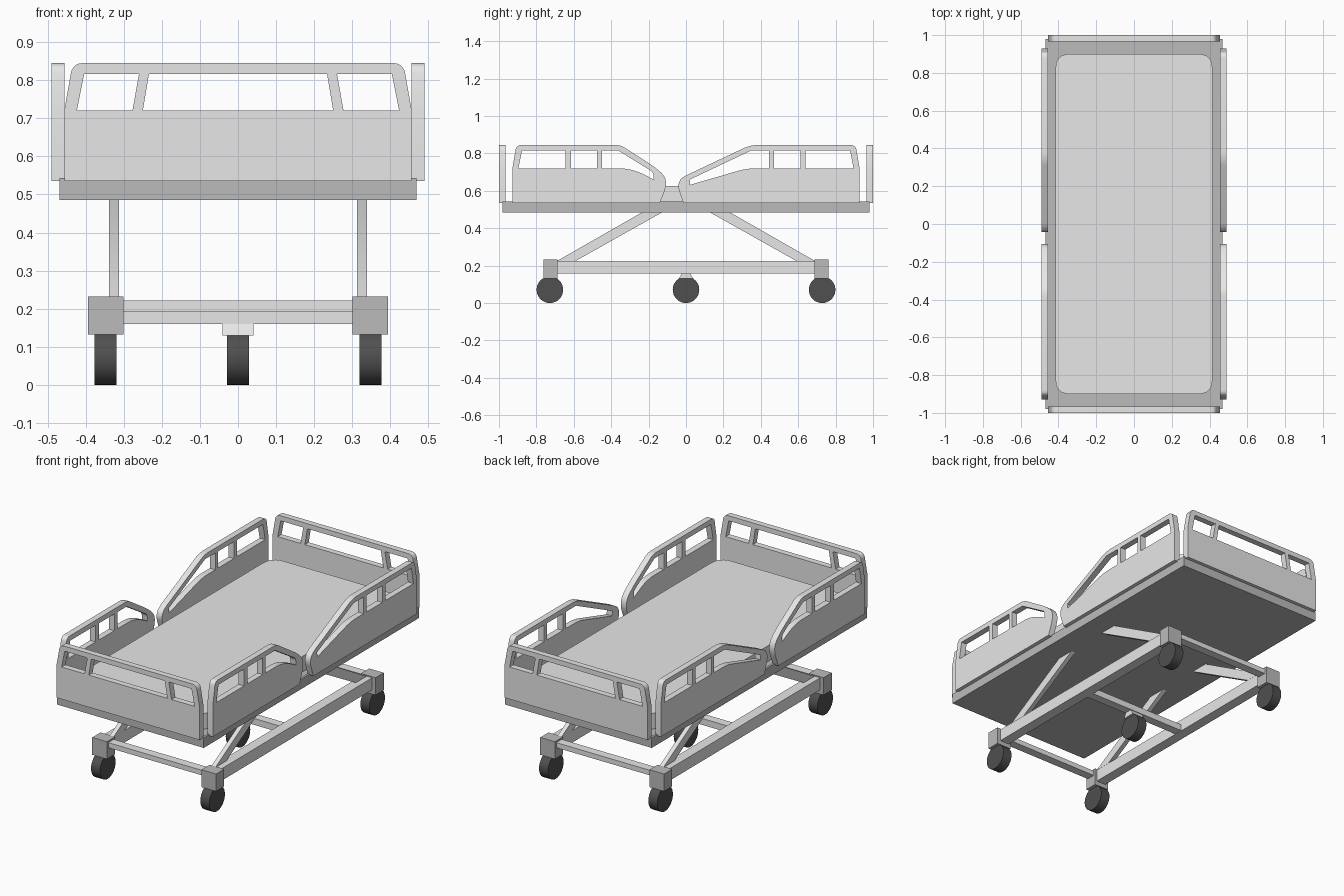
import bpy, bmesh, math
from mathutils import Vector, Matrix

cube = bpy.data.objects.get("Cube")
if cube:
    bpy.data.objects.remove(cube)


def material(name, v):
    m = bpy.data.materials.new(name)
    m.use_nodes = True
    m.diffuse_color = (v, v, v, 1)
    m.node_tree.nodes["Principled BSDF"].inputs["Base Color"].default_value = (v, v, v, 1)
    return m


LIGHT = material("light grey", 0.8)
MID = material("mid grey", 0.5)
DARK = material("dark rubber", 0.08)


def finish(name, bm, mat):
    bmesh.ops.recalc_face_normals(bm, faces=bm.faces)
    me = bpy.data.meshes.new(name)
    bm.to_mesh(me)
    bm.free()
    me.materials.append(mat)
    ob = bpy.data.objects.new(name, me)
    bpy.context.collection.objects.link(ob)
    bpy.ops.object.select_all(action='DESELECT')
    ob.select_set(True)
    bpy.context.view_layer.objects.active = ob
    bpy.ops.object.shade_smooth_by_angle(angle=math.radians(30))
    return ob


def box(name, x, y, z, mat):
    """Box from (min, max) pairs."""
    bm = bmesh.new()
    bmesh.ops.create_cube(bm, size=1)
    for v in bm.verts:
        v.co = [(a + b) / 2 + c * (b - a) for (a, b), c in zip((x, y, z), v.co)]
    return finish(name, bm, mat)


def rounded(points, steps=6):
    """Outline from (u, v) or (u, v, radius) corners."""
    out = []
    for i, p in enumerate(points):
        c = Vector(p[:2])
        if len(p) < 3:
            out.append(c)
            continue
        a = c + (Vector(points[i - 1][:2]) - c).normalized() * p[2]
        b = c + (Vector(points[(i + 1) % len(points)][:2]) - c).normalized() * p[2]
        for k in range(steps + 1):
            t = k / steps
            out.append(a * (1 - t) ** 2 + c * 2 * t * (1 - t) + b * t * t)
    return out


def plate(name, outlines, lo, hi, axis, mat):
    """Extrude an outline with holes along an axis, from lo to hi."""
    cu = bpy.data.curves.new(name, 'CURVE')
    cu.dimensions = '2D'
    cu.fill_mode = 'BOTH'
    cu.extrude = (hi - lo) / 2
    for pts in outlines:
        pts = rounded(pts)
        s = cu.splines.new('POLY')
        s.points.add(len(pts) - 1)
        for q, p in zip(s.points, pts):
            q.co = (p.x, p.y, 0, 1)
        s.use_cyclic_u = True
    tmp = bpy.data.objects.new(name + "_outline", cu)
    bpy.context.collection.objects.link(tmp)
    bpy.context.view_layer.update()
    me = bpy.data.meshes.new_from_object(tmp.evaluated_get(bpy.context.evaluated_depsgraph_get()))
    bpy.data.objects.remove(tmp)
    bm = bmesh.new()
    bm.from_mesh(me)
    bpy.data.meshes.remove(me)
    bmesh.ops.remove_doubles(bm, verts=bm.verts, dist=0.0002)
    mid = (lo + hi) / 2
    for v in bm.verts:
        u, w, d = v.co.x, v.co.y, v.co.z + mid
        v.co = {'X': (d, u, w), 'Y': (u, d, w), 'Z': (u, w, d)}[axis]
    return finish(name, bm, mat)


def wheel(name, x, y):
    bm = bmesh.new()
    bmesh.ops.create_cone(bm, cap_ends=True, segments=32, radius1=0.071, radius2=0.071, depth=0.057,
                          matrix=Matrix.Translation((x, y, 0.071)) @ Matrix.Rotation(math.pi / 2, 4, 'Y'))
    return finish(name, bm, DARK)


SIDES = (("left", 1), ("right", -1))
ENDS = (("front", -1), ("back", 1))


def span(s, a, b):
    return tuple(sorted((s * a, s * b)))


# Deck with raised side lips, and mattress
box("deck", (-0.468, 0.468), (-0.98, 0.98), (0.485, 0.536), MID)
for side, s in SIDES:
    box(side + "_deck_lip", span(s, 0.455, 0.468), (-0.98, 0.98), (0.53, 0.543), MID)
plate("mattress", [[(-0.415, -0.9, 0.075), (0.415, -0.9, 0.075), (0.415, 0.9, 0.075), (-0.415, 0.9, 0.075)]],
      0.53, 0.626, 'Z', LIGHT)

# Head and foot boards
SILL, HEAD, BASE, TOP = 0.72, 0.816, 0.535, 0.845
board = [[(-0.456, BASE), (0.456, BASE), (0.456, SILL), (0.434, TOP, 0.028), (-0.434, TOP, 0.028), (-0.456, SILL)],
         [(-0.25, SILL), (0.25, SILL), (0.234, HEAD), (-0.234, HEAD)]]
for side, s in SIDES:
    board.append([(s * 0.277, SILL), (s * 0.423, SILL), (s * 0.404, HEAD), (s * 0.26, HEAD)])
for end, e in ENDS:
    plate(end + "_board", board, *span(e, 0.965, 1.0), 'Y', LIGHT)

# Side guards
front_guard = [
    [(-0.928, BASE), (-0.928, SILL), (-0.907, TOP, 0.028), (-0.35, TOP, 0.03), (-0.165, 0.726, 0.04),
     (-0.1, 0.668, 0.045), (-0.112, 0.605, 0.02), (-0.14, BASE)],
    [(-0.896, SILL), (-0.645, SILL), (-0.645, HEAD), (-0.877, HEAD)],
    [(-0.615, SILL), (-0.475, SILL), (-0.475, HEAD), (-0.615, HEAD)],
    [(-0.448, SILL), (-0.448, HEAD), (-0.363, HEAD), (-0.176, 0.7, 0.015), (-0.172, 0.66), (-0.29, SILL, 0.07)]]
back_guard = [
    [(-0.014, BASE), (-0.05, 0.64, 0.04), (-0.015, 0.675, 0.025), (0.345, TOP, 0.04), (0.907, TOP, 0.028),
     (0.928, SILL), (0.928, BASE)],
    [(0.896, SILL), (0.64, SILL), (0.64, HEAD), (0.877, HEAD)],
    [(0.613, SILL), (0.47, SILL), (0.47, HEAD), (0.613, HEAD)],
    [(0.443, SILL), (0.443, HEAD), (0.35, HEAD), (0.02, 0.66), (0.022, 0.632), (0.325, SILL, 0.05)]]
for side, s in SIDES:
    for end, outline in (("front", front_guard), ("back", back_guard)):
        plate(f"{end}_{side}_guard", outline, *span(s, 0.455, 0.49), 'X', LIGHT)

# Undercarriage: side beams, braces, corner blocks and wheels
for side, s in SIDES:
    box(side + "_side_beam", span(s, 0.313, 0.373), (-0.7, 0.7), (0.157, 0.226), LIGHT)
    for end, e in ENDS:
        plate(f"{end}_{side}_brace", [[(e * 0.69, 0.225), (e * 0.59, 0.225), (e * 0.118, 0.49), (e * 0.226, 0.49)]],
              *span(s, 0.312, 0.338), 'X', LIGHT)
        box(f"{end}_{side}_block", span(s, 0.301, 0.394), span(e, 0.688, 0.763), (0.132, 0.232), MID)
        wheel(f"{end}_{side}_wheel", s * 0.348, e * 0.728)

# Cross beams
for end, e in ENDS:
    box(end + "_cross_beam", (-0.31, 0.31), span(e, 0.7, 0.75), (0.193, 0.222), LIGHT)
box("middle_cross_beam", (-0.32, 0.32), (-0.025, 0.025), (0.16, 0.197), LIGHT)

# Centre wheel and its tapered mount
plate("centre_mount", [[(-0.038, 0.13), (0.038, 0.13), (0.016, 0.169), (-0.016, 0.169)]], -0.041, 0.041, 'X', LIGHT)
wheel("centre_wheel", 0, 0)
